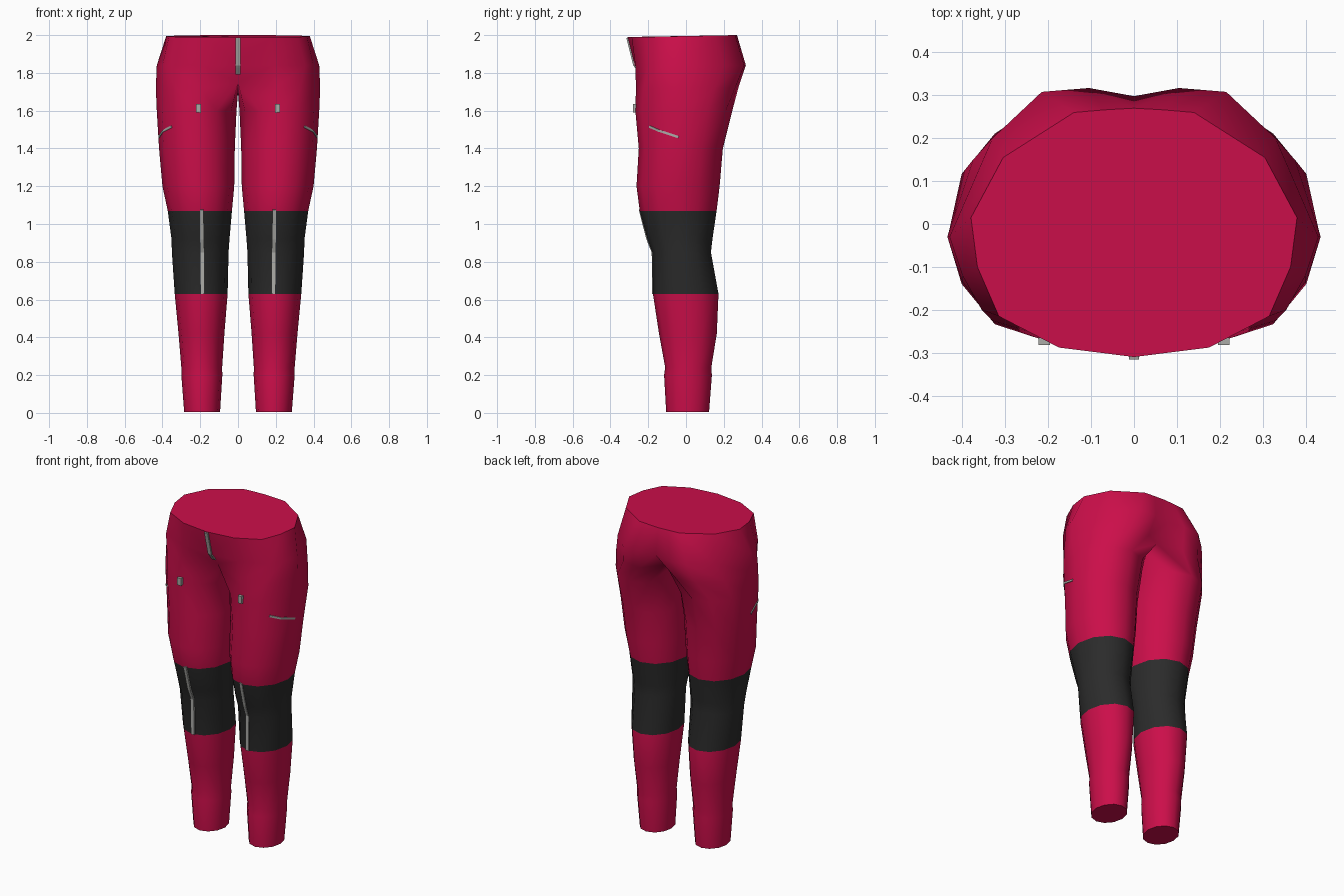
import bpy, bmesh, math
from mathutils import Vector
from mathutils.bvhtree import BVHTree

if "Cube" in bpy.data.objects:
    bpy.data.objects.remove(bpy.data.objects["Cube"])


def material(name, rgb):
    m = bpy.data.materials.new(name)
    m.diffuse_color = (*rgb, 1)
    m.use_nodes = True
    m.node_tree.nodes["Principled BSDF"].inputs["Base Color"].default_value = m.diffuse_color
    return m


RED = material("crimson fabric", (0.60, 0.0045, 0.068))
BLACK = material("black knee fabric", (0.024, 0.024, 0.024))
GREY = material("zip grey", (0.42, 0.42, 0.40))
N = 12
KNEE_LOW, KNEE_HIGH = 0.63, 1.07

# Leg sections: z, inner x, outer x, front y, back y
LEG = [
    (0.005, 0.095, 0.285, -0.105, 0.122),
    (0.20, 0.083, 0.300, -0.116, 0.137),
    (0.24, 0.084, 0.300, -0.110, 0.134),
    (0.42, 0.072, 0.315, -0.143, 0.163),
    (KNEE_LOW, 0.055, 0.335, -0.175, 0.172),
    (0.85, 0.050, 0.350, -0.178, 0.132),
    (0.92, 0.045, 0.352, -0.205, 0.140),
    (KNEE_HIGH, 0.032, 0.372, -0.245, 0.162),
    (1.20, 0.020, 0.400, -0.262, 0.178),
    (1.40, 0.017, 0.418, -0.250, 0.195),
    (1.60, 0.008, 0.430, -0.268, 0.245),
]
# Half sections of the seat, from the front crease round the side to the middle
CROTCH = [(0.20, -0.265, 1.72), (0.33, -0.225, 1.72), (0.40, -0.135, 1.72),
          (0.435, -0.03, 1.72), (0.375, 0.15, 1.72), (0.25, 0.26, 1.72),
          (0.125, 0.277, 1.72), (0, 0.20, 1.745), (0, 0.10, 1.71),
          (0, 0.0, 1.695), (0, -0.11, 1.71), (0, -0.20, 1.75)]
HIP = [(0.19, -0.268, 1.84), (0.355, -0.20, 1.84), (0.40, -0.12, 1.84),
       (0.430, -0.03, 1.84), (0.33, 0.20, 1.84), (0.215, 0.308, 1.84),
       (0.105, 0.317, 1.84), (0, 0.298, 1.84), (0, 0.1, 1.84),
       (0, 0, 1.84), (0, -0.1, 1.84), (0, -0.272, 1.84)]
WAIST = [(0.175, -0.288, 1.99), (0.315, -0.215, 1.99), (0.365, -0.10, 1.993),
         (0.38, 0.015, 1.995), (0.305, 0.155, 1.998), (0.14, 0.26, 2.0),
         (0.07, 0.266, 2.0), (0, 0.27, 2.0), (0, 0.1, 2.0),
         (0, 0, 1.995), (0, -0.1, 1.99), (0, -0.31, 1.99)]


def leg_ring(z, x0, x1, y0, y1):
    cx, cy, rx, ry = (x0 + x1) / 2, (y0 + y1) / 2, (x1 - x0) / 2, (y1 - y0) / 2
    return [(cx + rx * math.sin(k * math.tau / N),
             cy - ry * math.cos(k * math.tau / N), z) for k in range(N)]


# Trousers: one half lofted, open along the middle, then mirrored
bm = bmesh.new()
rings = [[bm.verts.new(p) for p in r]
         for r in [leg_ring(*s) for s in LEG] + [CROTCH, HIP, WAIST]]
for a, b in zip(rings, rings[1:]):
    for k in range(N):
        j = (k + 1) % N
        quad = [a[k], a[j], b[j], b[k]]
        if any(v.co.x > 0.0001 for v in quad):
            bm.faces.new(quad)
bm.faces.new(rings[0])
bm.faces.new(rings[-1][:8] + [rings[-1][11]])
bmesh.ops.delete(bm, geom=[v for v in bm.verts if not v.link_faces], context='VERTS')
bmesh.ops.mirror(bm, geom=bm.verts[:] + bm.edges[:] + bm.faces[:],
                 axis='X', merge_dist=0.0005)
bmesh.ops.recalc_face_normals(bm, faces=bm.faces)

# Black knee bands
for f in bm.faces:
    f.smooth = True
    f.material_index = int(KNEE_LOW < f.calc_center_median().z < KNEE_HIGH)
surface = BVHTree.FromBMesh(bm)
mesh = bpy.data.meshes.new("trousers")
bm.to_mesh(mesh)
bm.free()
mesh.materials.append(RED)
mesh.materials.append(BLACK)
trousers = bpy.data.objects.new("trousers", mesh)
bpy.context.collection.objects.link(trousers)
bpy.context.view_layer.objects.active = trousers
trousers.select_set(True)
bpy.ops.object.shade_smooth_by_angle(angle=math.radians(50))


def strip(name, points, width, height=0.007, facing_front=True, mirror=True):
    """Raised band that follows the fabric along the given points."""
    path = []
    for p, q in zip(points, points[1:]):
        path += [Vector(p).lerp(Vector(q), i / 4) for i in range(4)]
    path.append(Vector(points[-1]))
    hits = [surface.find_nearest(p)[:2] for p in path]
    sm = bmesh.new()
    rows = []
    for i, (loc, n) in enumerate(hits):
        n = n.copy()
        if facing_front:
            n.x = 0
        n.normalize()
        along = hits[min(i + 1, len(hits) - 1)][0] - hits[max(i - 1, 0)][0]
        side = n.cross(along).normalized() * width / 2
        rows.append([sm.verts.new(loc + s * side + h * n) for s, h in
                     ((-1, -0.006), (-1, height), (1, height), (1, -0.006))])
    for a, b in zip(rows, rows[1:]):
        for k in range(4):
            j = (k + 1) % 4
            sm.faces.new((a[k], a[j], b[j], b[k]))
    sm.faces.new(rows[0])
    sm.faces.new(rows[-1])
    bmesh.ops.recalc_face_normals(sm, faces=sm.faces)
    me = bpy.data.meshes.new(name)
    sm.to_mesh(me)
    sm.free()
    me.materials.append(GREY)
    ob = bpy.data.objects.new(name, me)
    bpy.context.collection.objects.link(ob)
    if mirror:
        m = ob.modifiers.new("mirror", 'MIRROR')
        m.mirror_object = trousers


# Zips: fly, knees, thigh pulls and side pockets
strip("fly_zip", [(0, -0.31, 1.985), (0, -0.272, 1.84), (0, -0.25, 1.78)],
      0.024, mirror=False)
strip("knee_zip", [(0.19, -0.25, 1.075), (0.19, -0.205, 0.92),
                   (0.187, -0.178, 0.85), (0.186, -0.175, 0.63)], 0.02)
strip("thigh_zip_pull", [(0.208, -0.27, 1.635), (0.208, -0.268, 1.59)], 0.026, 0.016)
strip("side_pocket_zip", [(0.36, -0.20, 1.515), (0.40, -0.12, 1.487),
                          (0.42, -0.04, 1.46)], 0.012, 0.004, facing_front=False)
